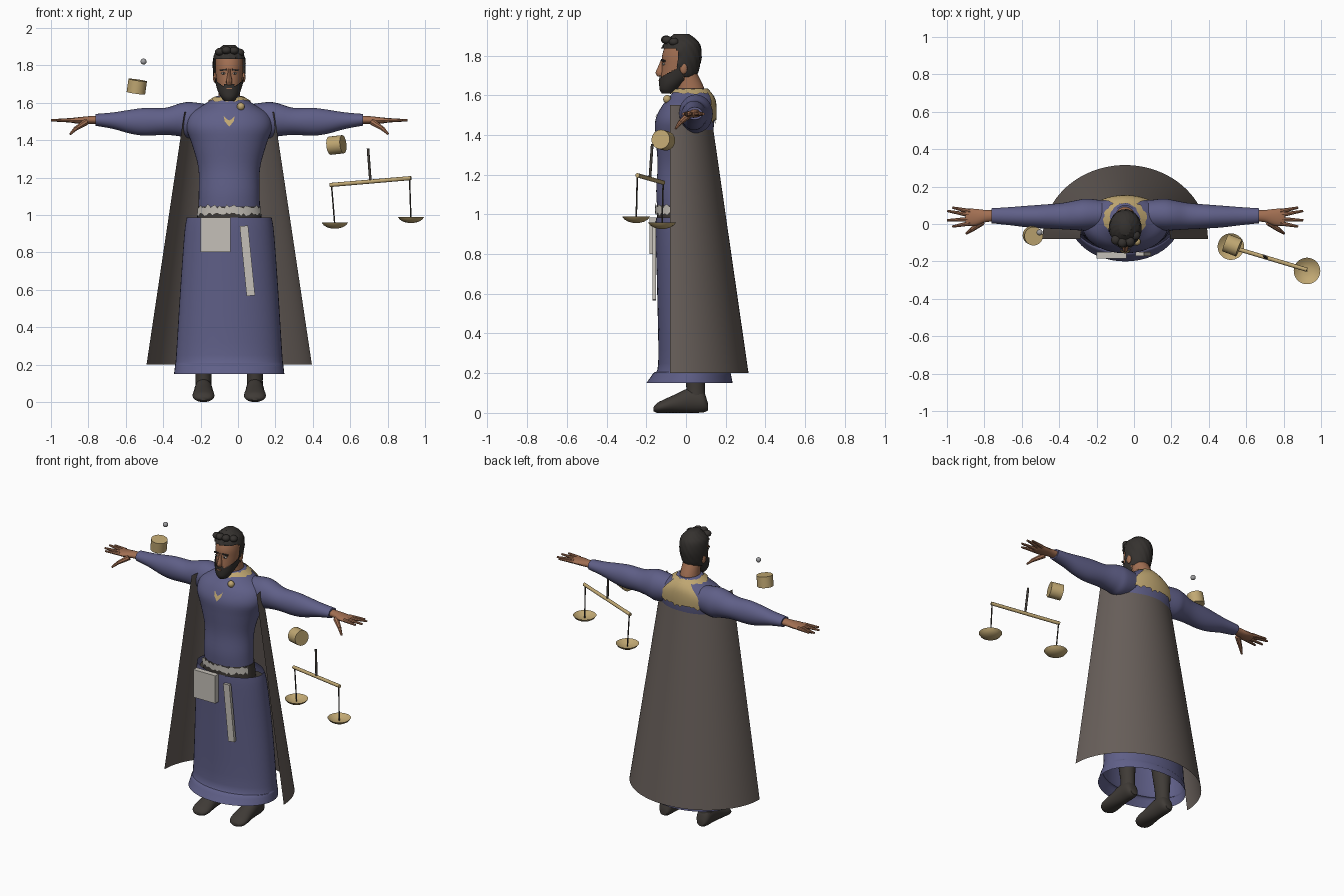
import bpy, bmesh, random
from math import sin, cos, pi, radians
from mathutils import Vector

random.seed(4)
if "Cube" in bpy.data.objects:
    bpy.data.objects.remove(bpy.data.objects["Cube"])

CX = -0.047          # body centre line
made = []


def material(name, *rgb):
    m = bpy.data.materials.new(name)
    m.use_nodes = True
    m.diffuse_color = (*rgb, 1)
    m.node_tree.nodes["Principled BSDF"].inputs["Base Color"].default_value = (*rgb, 1)
    return m


BLUE = material("blue_cloth", .115, .115, .245)
TAUPE = material("taupe_cloak", .135, .112, .1)
GOLD = material("gold", .53, .39, .17)
SKIN = material("skin", .36, .16, .085)
HAIR = material("dark_hair", .035, .031, .028)
LEATHER = material("dark_leather", .05, .043, .037)
LINEN = material("pale_linen", .56, .53, .48)
SILVER = material("silver", .35, .35, .36)


def finish(name, bm, mat):
    bmesh.ops.recalc_face_normals(bm, faces=bm.faces[:])
    mesh = bpy.data.meshes.new(name)
    bm.to_mesh(mesh)
    bm.free()
    mesh.materials.append(mat)
    ob = bpy.data.objects.new(name, mesh)
    bpy.context.collection.objects.link(ob)
    made.append(ob)
    return ob


# A row is (position, half width, low edge, high edge, optional middle)
def spline(rows, sub):
    rows = [Vector(r if len(r) == 5 else (*r, 0)) for r in rows]
    if sub == 1:
        return rows
    out = []
    for i in range(len(rows) - 1):
        p0, p1, p2 = rows[max(i - 1, 0)], rows[i], rows[i + 1]
        p3 = rows[min(i + 2, len(rows) - 1)]
        for k in range(sub):
            t = k / sub
            out.append(.5 * (2 * p1 + (p2 - p0) * t + (2 * p0 - 5 * p1 + 4 * p2 - p3) * t * t
                             + (3 * p1 - p0 - 3 * p2 + p3) * t ** 3))
    return out + [rows[-1]]


def ring_point(r, a):
    return r[4] + r[1] * cos(a), (r[2] + r[3]) / 2 + (r[3] - r[2]) / 2 * sin(a), r[0]


def upright(a, b, t):
    return CX + a, b, t


def grow(rows, e):
    return [(r[0], r[1] + e, r[2] - e, r[3] + e) for r in rows]


def loft(name, rows, mat, place=upright, n=32, sub=4, cap=True, arc=2 * pi, keep=None, bump=0):
    bm = bmesh.new()
    closed = arc > 6
    grid = []
    for j, r in enumerate(spline(rows, sub)):
        ring = []
        for i in range(n if closed else n + 1):
            x, y, t = ring_point(r, arc * i / n)
            k = 1 + bump * sin(i * 1.9 + j * .8)
            ring.append(bm.verts.new(place(x * k, y * k, t)))
        grid.append(ring)
    for lo, hi in zip(grid, grid[1:]):
        for i in range(n):
            k = (i + 1) % len(lo)
            bm.faces.new((lo[i], lo[k], hi[k], hi[i]))
    if cap and closed:
        bm.faces.new(grid[0])
        bm.faces.new(grid[-1])
    if keep:
        bad = [f for f in bm.faces if not keep(f.calc_center_median())]
        bmesh.ops.delete(bm, geom=bad, context='FACES')
    return finish(name, bm, mat)


def row_at(rows, z):
    dense = spline(rows, 8)
    for a, b in zip(dense, dense[1:]):
        if a[0] <= z <= b[0]:
            return a.lerp(b, (z - a[0]) / (b[0] - a[0]))
    return dense[-1]


def ragged_patch(name, rows, a0, a1, z0, z1, jag, mat, n=24, m=5):
    """Cloth strip that hugs a lofted part, with torn upper and lower edges."""
    bm = bmesh.new()
    rows = grow(rows, .009)
    grid = []
    for i in range(n + 1):
        a = radians(a0 + (a1 - a0) * i / n)
        lo, hi = z0 + random.uniform(-jag, jag), z1 + random.uniform(-jag, jag)
        col = []
        for j in range(m + 1):
            z = lo + (hi - lo) * j / m
            col.append(bm.verts.new(upright(*ring_point(row_at(rows, z), a))))
        grid.append(col)
    for c, d in zip(grid, grid[1:]):
        for j in range(m):
            bm.faces.new((c[j], d[j], d[j + 1], c[j + 1]))
    return finish(name, bm, mat)


def rod(name, p, q, r, mat, r2=None, n=12):
    p, q = Vector(p), Vector(q)
    bm = bmesh.new()
    bmesh.ops.create_cone(bm, cap_ends=True, segments=n, radius1=r,
                          radius2=r if r2 is None else r2, depth=(q - p).length)
    ob = finish(name, bm, mat)
    ob.location = (p + q) / 2
    ob.rotation_euler = (q - p).to_track_quat('Z', 'Y').to_euler()
    return ob


def ball(name, loc, size, mat):
    bm = bmesh.new()
    bmesh.ops.create_uvsphere(bm, u_segments=16, v_segments=10, radius=1)
    ob = finish(name, bm, mat)
    ob.location, ob.scale = loc, size
    return ob


def box(name, loc, size, mat, rot=(0, 0, 0)):
    bm = bmesh.new()
    bmesh.ops.create_cube(bm, size=1)
    ob = finish(name, bm, mat)
    ob.location, ob.scale, ob.rotation_euler = loc, size, rot
    return ob


# Robe: torso, skirt, waist
torso = [(1.03, .164, -.145, .09), (1.12, .163, -.15, .09), (1.25, .165, -.143, .1),
         (1.38, .2, -.152, .13), (1.47, .23, -.155, .143), (1.54, .21, -.125, .145),
         (1.59, .135, -.085, .135), (1.635, .066, -.05, .1)]
loft("robe_torso", torso, BLUE, n=48)
skirt = [(.15, .295, -.2, .235), (.2, .289, -.165, .225), (.25, .284, -.14, .21),
         (.6, .262, -.145, .19), (.9, .24, -.153, .155), (.985, .227, -.152, .13)]
loft("robe_skirt", skirt, BLUE, n=48, cap=False)
waist = [(.85, .17, -.145, .1), (.95, .175, -.145, .1), (1.045, .167, -.147, .095)]
loft("trouser_waist", waist, LEATHER)
ragged_patch("waist_wrap", waist + [(1.08, .167, -.15, .095)], 198, 342, 1.0, 1.047, .011, LINEN, 34, 3)
ragged_patch("collar", torso, 0, 360, 1.61, 1.632, .004, GOLD, 40, 2)
ragged_patch("back_yoke", torso, 54, 126, 1.465, 1.63, .012, GOLD, 22, 8)

# Cloak: open half cone
loft("cloak", [(.2, .442, -.475, .315), (1.55, .24, -.28, .12)], TAUPE, n=48, sub=1, arc=pi)

# Chest chevron and brooch
bm = bmesh.new()
outline = [(-.03, 1.53), (-.012, 1.512), (0, 1.505), (.012, 1.512), (.03, 1.53),
           (.024, 1.5), (0, 1.472), (-.024, 1.5)]
v = [bm.verts.new((CX + x, row_at(torso, z)[2] - .004, z)) for x, z in outline]
for f in ((0, 1, 7), (1, 2, 6, 7), (2, 3, 5, 6), (3, 4, 5)):
    bm.faces.new([v[i] for i in f])
finish("chest_chevron", bm, GOLD)
ball("brooch", (.015, -.095, 1.58), (.021, .02, .021), GOLD)

# Head
head = [(1.61, .02, -.115, -.06), (1.63, .036, -.125, -.045), (1.66, .052, -.127, -.01),
        (1.7, .064, -.126, .04), (1.75, .072, -.121, .058), (1.8, .075, -.12, .066),
        (1.85, .07, -.104, .06), (1.88, .052, -.08, .04), (1.897, .02, -.04, .005)]
loft("head", head, SKIN, sub=5)
loft("neck", [(1.58, .066, -.05, .105), (1.64, .058, -.05, .09), (1.71, .055, -.05, .056)], SKIN)
scalp = grow(head[:-1], .012) + [(1.909, .03, -.06, .015)]
loft("hair", scalp, HAIR, n=48, sub=6, bump=.03,
     keep=lambda c: c.z > 1.838 or (c.z > 1.695 and c.y > -.012) or (c.z > 1.74 and c.y > -.045))
for x, y, z in ((-.05, -.085, 1.872), (-.015, -.1, 1.88), (.025, -.095, 1.878), (.055, -.06, 1.868)):
    ball("hair_lock", (CX + x, y, z), (.026, .026, .021), HAIR)
loft("beard", grow(head, .008), HAIR, n=48, sub=8,
     keep=lambda c: c.y < -.012 and c.z < 1.705 + (c.y + .1) * .6 + (.012 if abs(c.x - CX) < .03 else 0))
box("mouth", (CX, -.135, 1.675), (.03, .008, .006), SKIN)
loft("nose", [(1.695, .014, -.143, -.1), (1.715, .016, -.153, -.1), (1.75, .009, -.138, -.1),
              (1.78, .007, -.126, -.1)], SKIN, n=12)
for s in (-1, 1):
    ball("ear", (CX + s * .076, -.012, 1.735), (.011, .019, .028), SKIN)
    ball("eye", (CX + s * .03, -.112, 1.757), (.013, .007, .006), LINEN)
    ball("pupil", (CX + s * .03, -.1165, 1.757), (.005, .004, .005), HAIR)
    box("eyebrow", (CX + s * .032, -.114, 1.775), (.036, .012, .008), HAIR, (0, s * .15, s * .3))

# Arms, hands, legs and boots on both sides
sleeve = [(.08, .07, 1.44, 1.585, .05), (.2, .085, 1.41, 1.603, .05), (.26, .08, 1.42, 1.597, .047),
          (.34, .07, 1.428, 1.573, .042), (.45, .063, 1.424, 1.572, .04), (.53, .057, 1.435, 1.562, .04),
          (.62, .048, 1.46, 1.548, .042), (.715, .04, 1.477, 1.54, .044)]
palm = [(.7, .03, 1.487, 1.53, .044), (.75, .033, 1.487, 1.528, .042), (.8, .045, 1.487, 1.523, .036),
        (.845, .045, 1.493, 1.518, .036), (.855, .035, 1.498, 1.513, .036)]
fingers = [(.068, .925, .088), (.048, .952, .07), (.026, .952, .02), (.004, .925, -.014)]
leg = [(.05, .043, 0, .1), (.15, .043, 0, .095), (.35, .06, -.03, .1), (.6, .07, -.06, .08), (.95, .08, -.08, .08)]
boot = [(-.11, .025, .012, .05), (-.085, .044, .002, .11), (-.02, .048, 0, .125), (.05, .053, 0, .095),
        (.11, .059, 0, .068), (.145, .05, 0, .05), (.163, .025, .008, .03)]
for s, side in ((-1, "right"), (1, "left")):
    def along_arm(a, b, t):
        return CX + s * t, a, b

    def along_leg(a, b, t):
        return CX + s * .1375 + a, b, t

    def along_foot(a, b, t):
        return CX + s * .1375 + a, -t, b

    loft(side + "_sleeve", sleeve, BLUE, along_arm)
    loft(side + "_palm", palm, SKIN, along_arm, n=16)
    for y, d, tip in fingers:
        rod(side + "_finger", along_arm(y, 1.506, .83), along_arm(tip, 1.506, d), .013, SKIN, .006, 8)
    rod(side + "_thumb", along_arm(.01, 1.497, .765), along_arm(-.03, 1.462, .82), .018, SKIN, .012, 8)
    rod(side + "_thumb_tip", along_arm(-.03, 1.462, .82), along_arm(-.052, 1.432, .85), .012, SKIN, .006, 8)
    loft(side + "_leg", leg, LEATHER, along_leg, n=20)
    loft(side + "_boot", boot, LEATHER, along_foot, n=20)

# Items hung on the skirt
box("book_cover", (-.12, -.168, .893), (.162, .034, .185), LINEN)
box("hanging_strip", (.05, -.16, .755), (.045, .02, .375), LINEN, (0, -.1, 0))

# Floating canisters and bead
rod("upper_canister", (-.546, -.06, 1.651), (-.536, -.065, 1.721), .05, GOLD, n=24)
rod("side_canister", (.49, -.1, 1.37), (.562, -.128, 1.378), .049, GOLD, n=24)
ball("bead", (-.505, -.045, 1.82), (.016, .016, .016), SILVER)

# Balance scales
ends = [Vector((.5, -.115, 1.16)), Vector((.917, -.245, 1.197))]
rod("scale_beam", ends[0] - Vector((.008, 0, 0)), ends[1] + Vector((.008, 0, 0)), .011, GOLD)
rod("scale_post", (.708, -.182, 1.18), (.695, -.17, 1.355), .007, LEATHER)
bowl = [(-.033, .015), (-.027, .04), (-.015, .06), (0, .071), (-.003, .066), (-.016, .05), (-.024, .02)]
for e, drop, dx in zip(ends, (.2, .207), (.018, .008)):
    c = e + Vector((dx, -.006, -drop))
    rod("scale_cord", e, c + Vector((0, 0, -.02)), .004, LEATHER, n=6)
    loft("scale_pan", [(t, r, -r, r) for t, r in bowl], GOLD,
         lambda a, b, t: (c.x + a, c.y + b, c.z + t), sub=1)

# Smooth shading with sharp edges kept
bpy.ops.object.select_all(action='DESELECT')
for ob in made:
    ob.select_set(True)
bpy.context.view_layer.objects.active = made[0]
bpy.ops.object.shade_smooth_by_angle(angle=radians(40))
